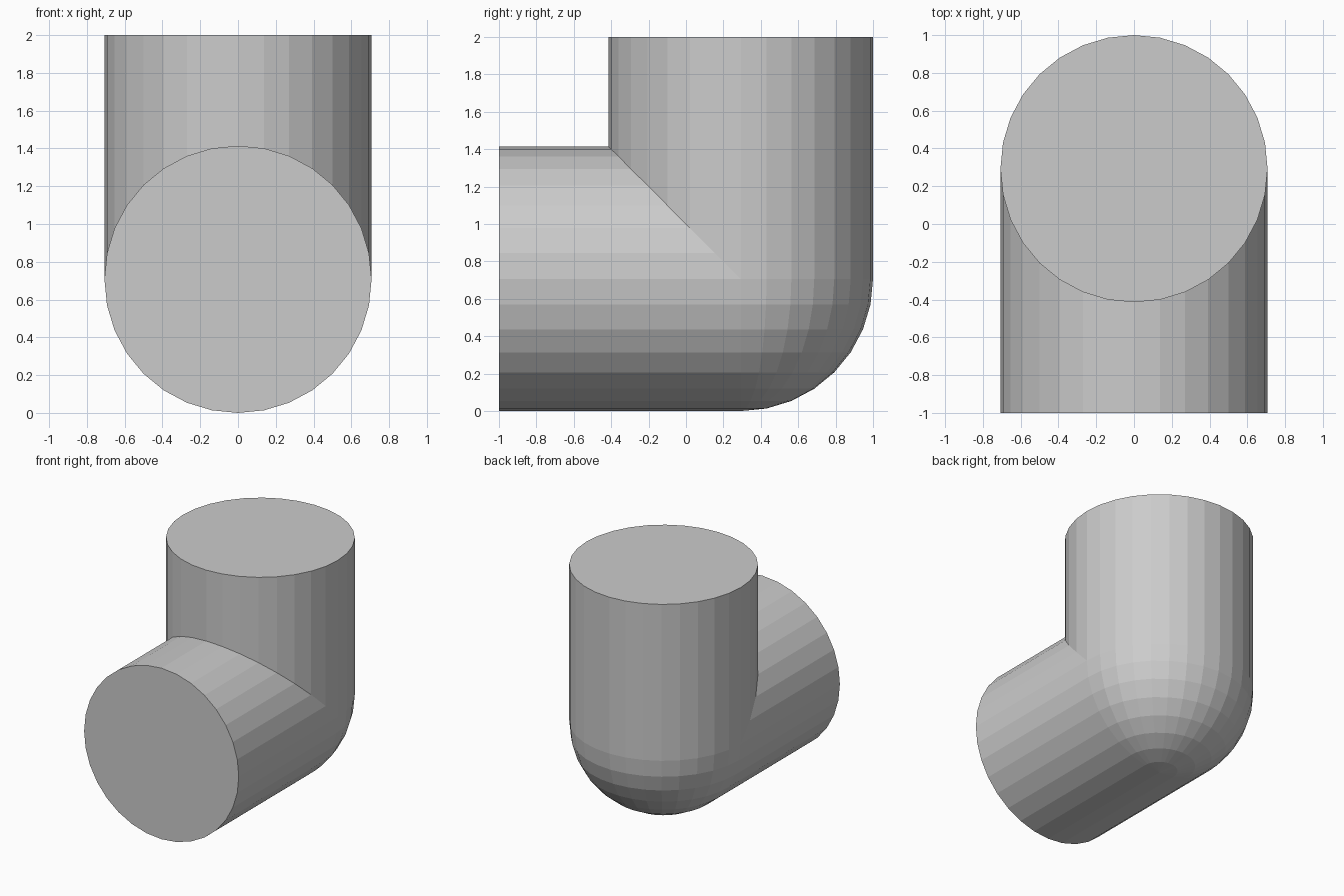
import bpy, bmesh
from math import sin, cos, pi, sqrt

if "Cube" in bpy.data.objects:
    bpy.data.objects.remove(bpy.data.objects["Cube"])

N = 32                      # sides of each pipe
R = sqrt(0.5)               # pipe radius
CY, CZ = 1 - R, R           # centre of the elbow joint

bm = bmesh.new()


def pipe(place):
    """Capped pipe; its joint end is mitred on the inner half, square on the outer."""
    near, far = [], []
    for i in range(N):
        a = 2 * pi * i / N
        side, out = R * sin(a), R * cos(a)      # out > 0 is the outer half
        near.append(bm.verts.new(place(side, out, max(0, -out))))
        far.append(bm.verts.new(place(side, out, None)))
    for i in range(N):
        j = (i + 1) % N
        bm.faces.new((near[i], near[j], far[j], far[i]))
    bm.faces.new(far)


# Upright pipe to z = 2 and level pipe to y = -1
pipe(lambda s, o, d: (s, CY + o, 2 if d is None else CZ + d))
pipe(lambda s, o, d: (s, -1 if d is None else CY - d, CZ - o))

# Rounded outer corner: quarter sphere with its pole at the bottom
H = N // 2
Q = N // 4
pole = bm.verts.new((0, CY, CZ - R))
rings = []
for k in range(Q):
    t = 2 * pi * k / N
    rings.append([bm.verts.new((R * cos(t) * cos(pi * i / H),
                                CY + R * cos(t) * sin(pi * i / H),
                                CZ - R * sin(t))) for i in range(H + 1)])
for i in range(H):
    for a, b in zip(rings, rings[1:]):
        bm.faces.new((a[i], a[i + 1], b[i + 1], b[i]))
    bm.faces.new((rings[-1][i], rings[-1][i + 1], pole))

# Weld the three pieces into one closed skin
bmesh.ops.remove_doubles(bm, verts=bm.verts, dist=1e-4)
bmesh.ops.recalc_face_normals(bm, faces=bm.faces)
mesh = bpy.data.meshes.new("pipe_elbow")
bm.to_mesh(mesh)
bm.free()
bpy.context.collection.objects.link(bpy.data.objects.new("pipe_elbow", mesh))
